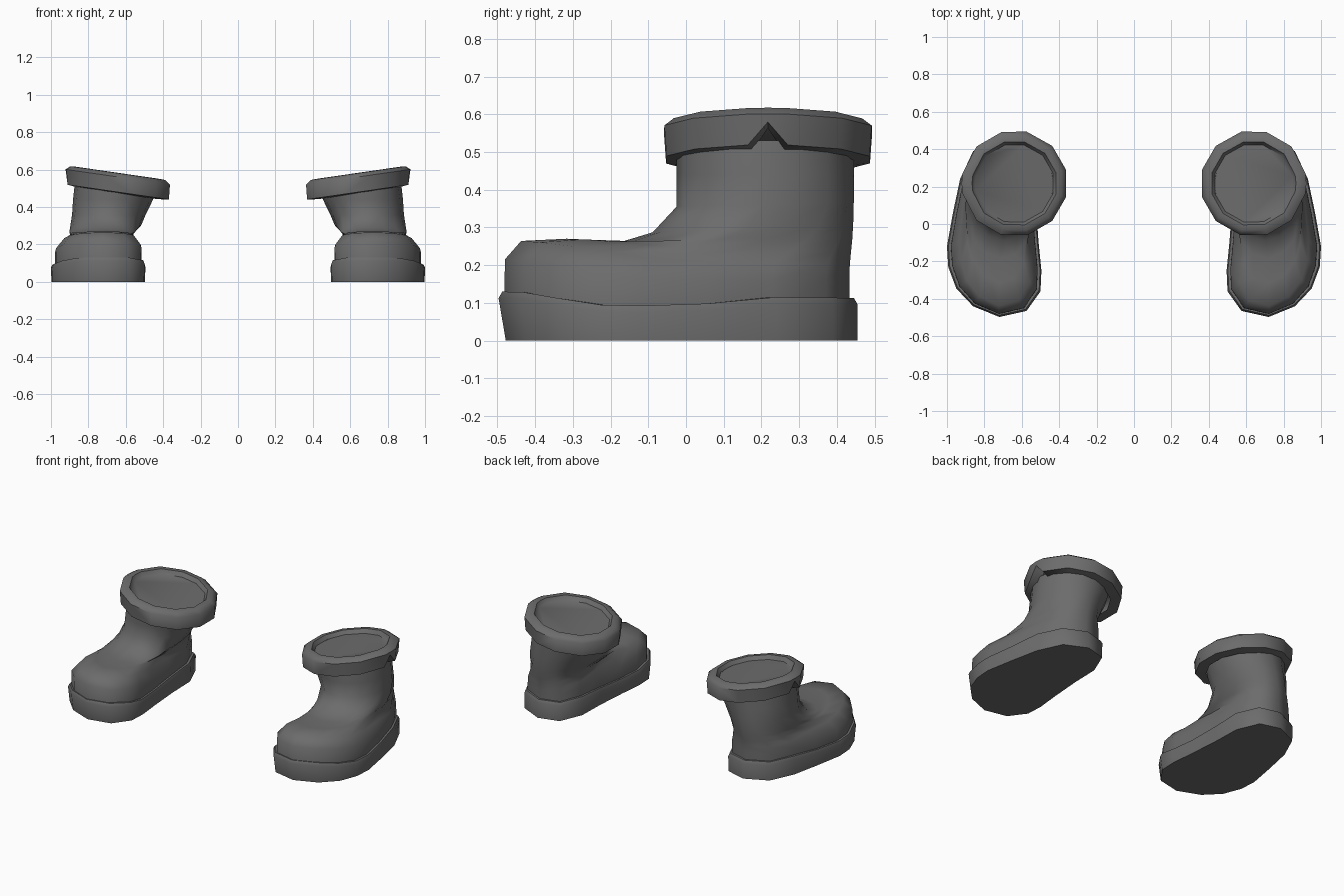
import bpy, math

if "Cube" in bpy.data.objects:
    bpy.data.objects.remove(bpy.data.objects["Cube"])

# Sole outline of the right boot, counter-clockwise from the toe
FOOT = [(.72, -.497), (.86, -.44), (.95, -.345), (.993, -.23), (1.0, -.12), (.968, .06),
        (.93, .24), (.86, .39), (.72, .455), (.59, .42), (.53, .28), (.525, .1),
        (.51, -.1), (.495, -.25), (.50, -.36), (.575, -.465)]
N = len(FOOT)
grey = bpy.data.materials.new("dark_rubber")
grey.diffuse_color = (.15, .15, .15, 1)
grey.use_nodes = True
grey.node_tree.nodes["Principled BSDF"].inputs["Base Color"].default_value = grey.diffuse_color


def loft(name, rings, caps):
    n = len(rings[0])
    verts = [p for r in rings for p in r]
    faces = [(k * n + i, k * n + (i + 1) % n, (k + 1) * n + (i + 1) % n, (k + 1) * n + i)
             for k in range(len(rings) - 1) for i in range(n)]
    if 'bottom' in caps:
        faces.append(tuple(reversed(range(n))))
    if 'top' in caps:
        faces.append(tuple(range(len(verts) - n, len(verts))))
    me = bpy.data.meshes.new(name)
    me.from_pydata(verts, [], faces)
    me.materials.append(grey)
    ob = bpy.data.objects.new(name, me)
    bpy.context.collection.objects.link(ob)
    # Second boot mirrored across x = 0
    m = ob.modifiers.new("pair", 'MIRROR')
    m.use_mirror_merge = False
    bpy.ops.object.select_all(action='DESELECT')
    ob.select_set(True)
    bpy.context.view_layer.objects.active = ob
    bpy.ops.object.modifier_apply(modifier="pair")
    bpy.ops.object.shade_smooth_by_angle(angle=math.radians(55))
    return ob


def foot_point(i, kx, ky, heel=None):
    # The heel half keeps its own constant scale when one is given
    x, y = FOOT[i]
    if heel:
        w = min(1, max(0, (.3 - y) / .3))
        kx, ky = heel + (kx - heel) * w, .955 + (ky - .955) * w
    return .74 + (x - .74) * kx, y * ky + .02 * (ky - 1)


def sole_height(y):
    pts = [(-.5, .13), (-.42, .128), (-.25, .095), (0, .09), (.18, .115), (.46, .113)]
    for (a, za), (b, zb) in zip(pts, pts[1:]):
        if y <= b:
            return za + (zb - za) * (y - a) / (b - a)
    return pts[-1][1]


# Sole: flat bottom, flared toe, narrow ledge on top
sole = []
for kx, ky, drop in [(.99, .96, None), (1, 1, .018), (.97, .98, 0), (.9, .93, 0)]:
    ring = []
    for i in range(N):
        x, y = foot_point(i, kx, ky)
        if drop is None and y > 0:
            y = FOOT[i][1]
        ring.append((x, y, 0 if drop is None else sole_height(y) - drop))
    sole.append(ring)
loft("sole", sole, ('bottom', 'top'))

# Upper: rings morph from the foot outline to the round shaft
# blend, x scale, y scale, z front, z side, z back, shaft centre x, shaft half width
SPEC = [(0, .92, .968, .085, .085, .085, .7, .18),
        (0, .915, .965, .215, .16, .16, .7, .18),
        (.06, .76, .93, .264, .215, .20, .7, .18),
        (.35, .62, .95, .27, .245, .235, .71, .18),
        (.65, .70, .96, .258, .27, .27, .71, .18),
        (.86, .82, .96, .287, .30, .31, .70, .187),
        (1, 1, 1, .355, .36, .37, .69, .197),
        (1, 1, 1, .44, .44, .44, .668, .214),
        (1, 1, 1, .53, .53, .53, .65, .222)]
upper = []
for t, kx, ky, zf, zs, zb, cx, rx in SPEC:
    ring = []
    for i in range(N):
        a = 2 * math.pi * i / N
        c = math.cos(a)
        fx, fy = foot_point(i, kx, ky, .91)
        sx, sy = cx + rx * math.sin(a), .21 - .235 * c
        z = zs + (zf - zs) * max(c, 0) + (zb - zs) * max(-c, 0)
        ring.append((fx + (sx - fx) * t, fy + (sy - fy) * t, z))
    upper.append(ring)
loft("boot_upper", upper, ())

# Cuff: tilted band with a small notch on the outer side and a shallow opening
ANGLES = [0, 11, 44, 76, 103, 135, 165, 195, 225, 256, 285, 316, 349]
cuff = []
for r, h in [(.215, -.10), (.278, -.093), (.284, -.012), (.258, .008), (.228, .01), (.212, -.015)]:
    ring = []
    for d in ANGLES:
        a = math.radians(d)
        x, y = .638 + r * math.cos(a), .217 + r * math.sin(a)
        lift = .06 if d == 0 and h < -.05 else 0
        ring.append((x, y, .572 + .145 * (x - .638) + h + lift))
    cuff.append(ring)
loft("cuff", cuff, ('top',))
